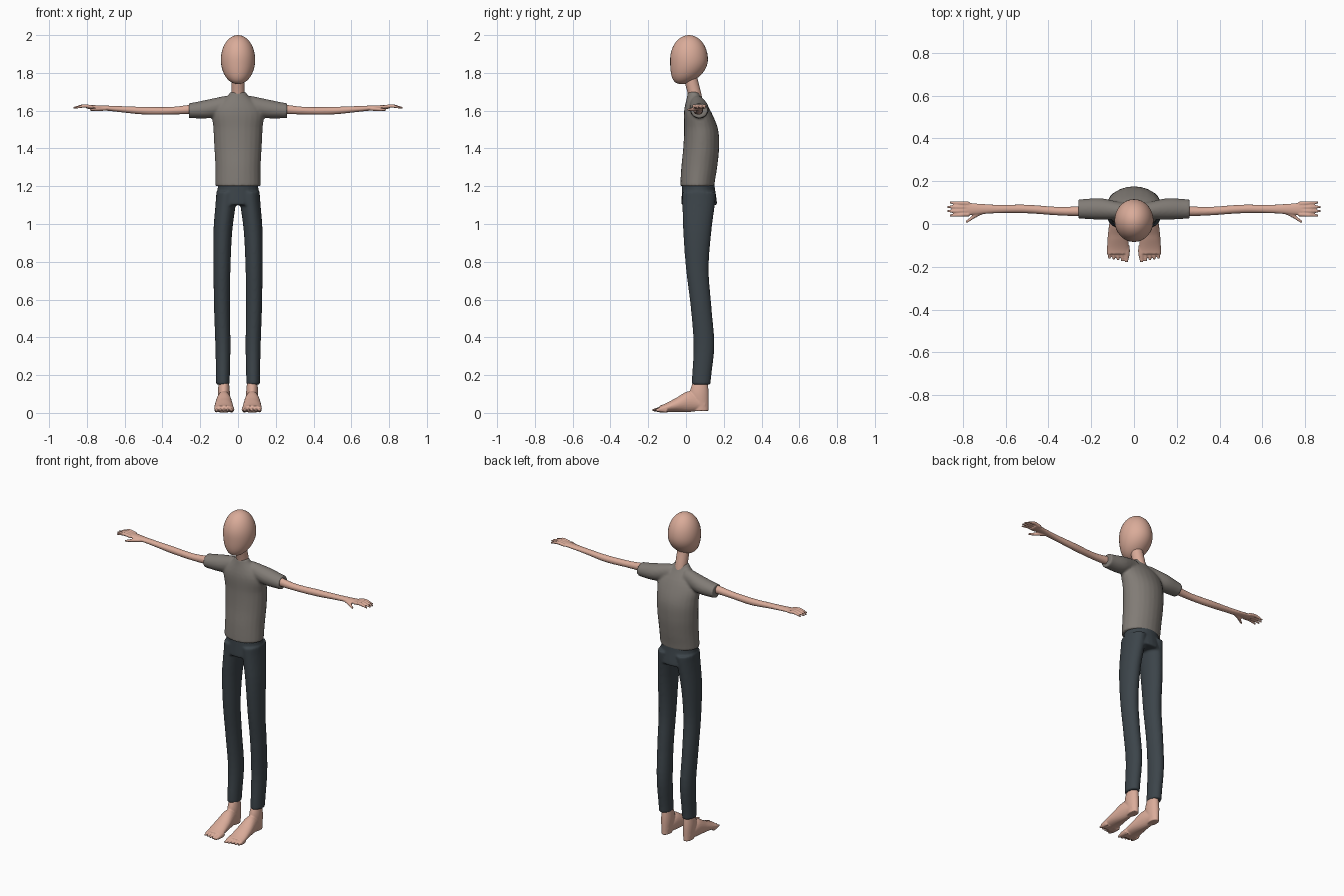
import bpy
import bmesh
import math
from mathutils import Matrix, Vector

default_cube = bpy.data.objects.get("Cube")
if default_cube:
    bpy.data.objects.remove(default_cube)


def make_material(name, color):
    material = bpy.data.materials.new(name)
    material.use_nodes = True
    material.diffuse_color = (*color, 1)
    shader = material.node_tree.nodes["Principled BSDF"]
    shader.inputs["Base Color"].default_value = (*color, 1)
    return material


skin = make_material("skin", (.7, .41, .32))
grey_cloth = make_material("grey_cloth", (.22, .2, .18))
dark_cloth = make_material("dark_cloth", (.045, .058, .068))


def value_at(profile, u):
    """Smooth value along a profile of evenly spaced values."""
    last = len(profile) - 1
    index = min(int(u * last), max(last - 1, 0))
    t = u * last - index
    before, start, end, after = (
        profile[min(max(index + step, 0), last)] for step in (-1, 0, 1, 2))
    slope_in = (end - before) / 2
    slope_out = (after - start) / 2
    bend = end - start
    return (start + slope_in * t
            + (3 * bend - 2 * slope_in - slope_out) * t ** 2
            + (slope_in + slope_out - 2 * bend) * t ** 3)


def loft(bm, axis, start, end, centre_a, centre_b, half_a, half_b, side=1):
    """Skin elliptical rings from start to end along an axis."""
    steps, segments = 24, 24
    previous = None
    for step in range(steps + 1):
        u = step / steps
        ca, cb, ha, hb = (value_at(profile, u)
                          for profile in (centre_a, centre_b, half_a, half_b))
        ring = []
        for segment in range(segments):
            angle = math.tau * segment / segments
            point = [ca + ha * math.cos(angle), cb + hb * math.sin(angle)]
            point.insert("xyz".index(axis), start + (end - start) * u)
            point[0] *= side
            ring.append(bm.verts.new(point))
        if previous:
            for i in range(segments):
                bm.faces.new((previous[i - 1], previous[i], ring[i], ring[i - 1]))
        else:
            bm.faces.new(ring[::-1])
        previous = ring
    bm.faces.new(previous)


def finish(name, bm, material, voxel=None, softening=0):
    """Make the object; overlapping lofts are fused into one surface."""
    bmesh.ops.recalc_face_normals(bm, faces=bm.faces)
    for face in bm.faces:
        face.smooth = True
    mesh = bpy.data.meshes.new(name)
    bm.to_mesh(mesh)
    bm.free()
    mesh.materials.append(material)
    part = bpy.data.objects.new(name, mesh)
    bpy.context.collection.objects.link(part)
    if voxel:
        fuse = part.modifiers.new("fuse", "REMESH")
        fuse.mode = "VOXEL"
        fuse.voxel_size = voxel
        fuse.use_smooth_shade = True
        soften = part.modifiers.new("soften", "SMOOTH")
        soften.factor = .5
        soften.iterations = softening


# Head: an egg whose lower half leans forward to the chin
bm = bmesh.new()
bmesh.ops.create_uvsphere(bm, u_segments=32, v_segments=24, radius=1)
for vert in bm.verts:
    vert.co.y -= .4 * min(vert.co.z, 0) ** 2
bmesh.ops.transform(bm, verts=bm.verts, matrix=(
    Matrix.Translation((0, .016, 1.87)) @ Matrix.Diagonal((.091, .1, .13, 1))))
finish("head", bm, skin)

# Neck
bm = bmesh.new()
loft(bm, "z", 1.66, 1.8,
     centre_a=(0,), centre_b=(.05, .02), half_a=(.035,), half_b=(.036,))
finish("neck", bm, skin)

# Shirt: torso and two sleeves
bm = bmesh.new()
loft(bm, "z", 1.2, 1.7,
     centre_a=(0,),
     centre_b=(.06, .07, .08, .08, .06, .04),
     half_a=(.12, .12, .125, .13, .13, .04),
     half_b=(.09, .095, .095, .09, .07, .03))
for side in (1, -1):
    loft(bm, "x", .05, .26, side=side,
         centre_a=(.06, .07, .07),
         centre_b=(1.63, 1.61, 1.6),
         half_a=(.04, .05, .045),
         half_b=(.05, .05, .04))
finish("shirt", bm, grey_cloth, voxel=.007, softening=4)

# Trousers: hips and two legs
bm = bmesh.new()
loft(bm, "z", 1.1, 1.22,
     centre_a=(0,), centre_b=(.07, .065), half_a=(.12, .105), half_b=(.095, .085))
for side in (1, -1):
    loft(bm, "z", .15, 1.17, side=side,
         centre_a=(.08, .08, .085, .085, .08, .06),
         centre_b=(.08, .095, .08, .06, .06, .07),
         half_a=(.036, .04, .042, .045, .05, .055),
         half_b=(.05, .055, .055, .06, .075, .09))
finish("trousers", bm, dark_cloth, voxel=.007, softening=4)

for side, label in ((1, "left"), (-1, "right")):
    # Arm and palm
    bm = bmesh.new()
    loft(bm, "x", .2, .8, side=side,
         centre_a=(.06, .06, .07, .07, .07),
         centre_b=(1.61, 1.6, 1.6, 1.61, 1.62),
         half_a=(.025, .02, .02, .02, .03),
         half_b=(.027, .02, .02, .015, .01))
    # Four fingers, fanned and shorter towards the sides
    for finger in range(4):
        spread = finger - 1.5
        loft(bm, "x", .77, .874 - .006 * spread ** 2, side=side,
             centre_a=(.07 + .017 * spread, .07 + .02 * spread),
             centre_b=(1.62, 1.625, 1.615),
             half_a=(.009, .009, .005),
             half_b=(.009, .009, .005))
    # Thumb
    loft(bm, "x", .7, .785, side=side,
         centre_a=(.06, .04, .01),
         centre_b=(1.61, 1.605),
         half_a=(.013, .012, .006),
         half_b=(.01, .01, .006))
    finish(label + "_arm", bm, skin, voxel=.004, softening=2)

    # Ankle and heel
    bm = bmesh.new()
    loft(bm, "z", .01, .2, side=side,
         centre_a=(.075,),
         centre_b=(.08, .07, .08),
         half_a=(.025, .032, .023),
         half_b=(.04, .05, .032))
    # Foot
    loft(bm, "y", .1, -.14, side=side,
         centre_a=(.075,),
         centre_b=(.045, .06, .04, .02),
         half_a=(.025, .038, .048, .052),
         half_b=(.03, .055, .035, .018))
    # Five toes, biggest on the inner side
    for toe in range(5):
        width = .01 if toe else .015
        loft(bm, "y", -.1, -.178 + .004 * toe, side=side,
             centre_a=(.035 + .02 * toe,),
             centre_b=(.02, .015),
             half_a=(width, width, width / 2),
             half_b=(.018, .014, .006))
    finish(label + "_foot", bm, skin, voxel=.004, softening=2)
